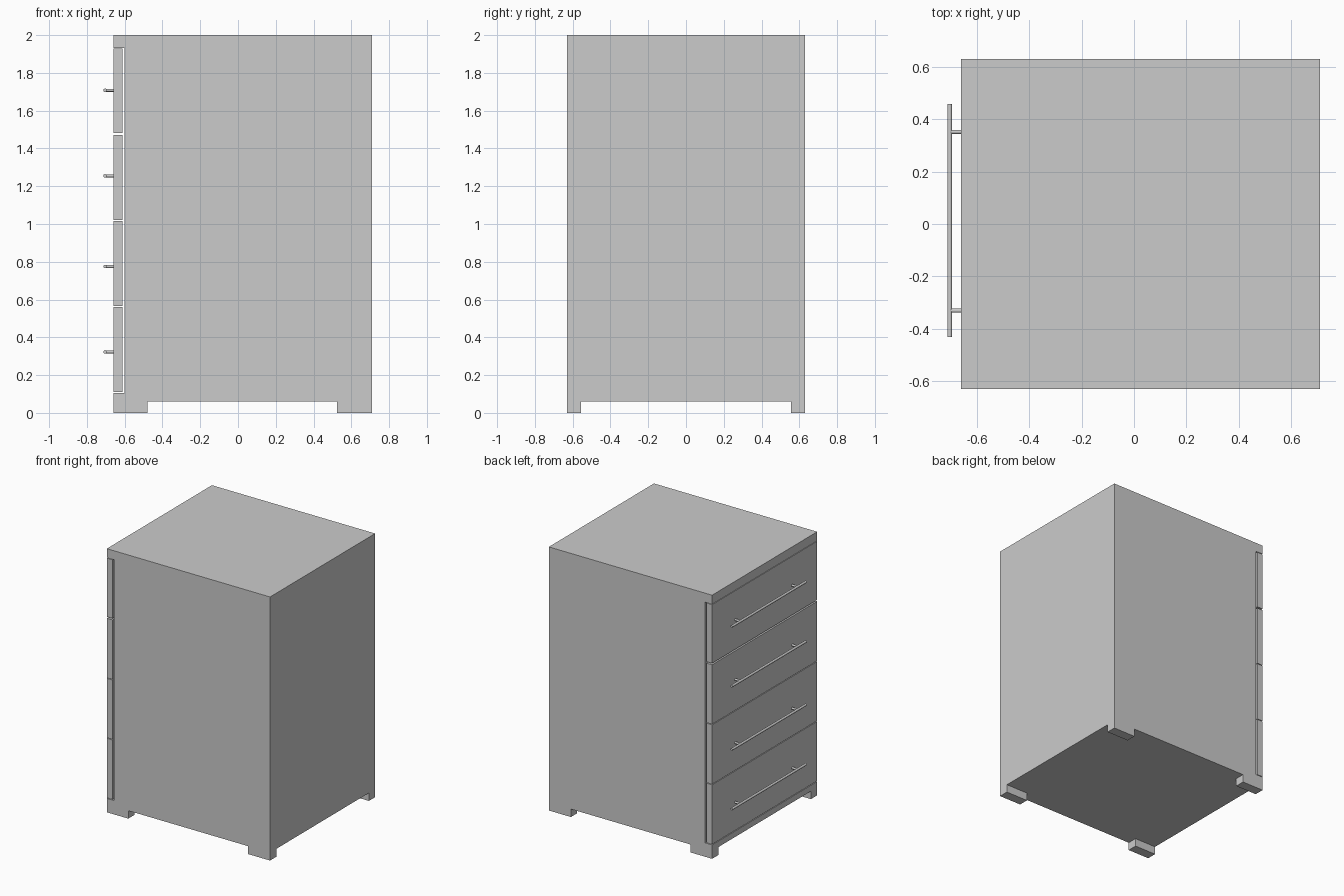
import bpy
from math import pi

if "Cube" in bpy.data.objects:
    bpy.data.objects.remove(bpy.data.objects["Cube"])


def box(name, x0, x1, y0, y1, z0, z1):
    bpy.ops.mesh.primitive_cube_add(
        size=1, location=((x0 + x1) / 2, (y0 + y1) / 2, (z0 + z1) / 2))
    ob = bpy.context.object
    ob.name = name
    ob.scale = (x1 - x0, y1 - y0, z1 - z0)
    bpy.ops.object.transform_apply(location=False, rotation=False, scale=True)
    return ob


def rod(name, radius, length, location, rotation):
    bpy.ops.mesh.primitive_cylinder_add(
        vertices=16, radius=radius, depth=length,
        location=location, rotation=rotation)
    ob = bpy.context.object
    ob.name = name
    bpy.ops.object.shade_smooth_by_angle()
    return ob


FRONT, BACK, SIDE = -0.66, 0.71, 0.63

# Carcass, worktop and base board
box("cabinet_body", -0.60, BACK, -SIDE, SIDE, 0.105, 1.932)
box("cabinet_top", FRONT, BACK, -SIDE, SIDE, 1.932, 2.0)
box("base_board", FRONT, BACK, -SIDE, SIDE, 0.06, 0.105)

# Four block feet
for end, x0, x1 in (("drawer_side", FRONT, -0.48), ("rear", 0.525, BACK)):
    for side, y0 in (("right", -SIDE), ("left", SIDE - 0.075)):
        box(f"{end}_{side}_foot", x0, x1, y0, y0 + 0.075, 0, 0.06)

# Drawer fronts, standing just clear of the body, each with a bar handle
drawers = [(0.11, 0.561, 0.323), (0.566, 1.016, 0.775),
           (1.021, 1.472, 1.255), (1.483, 1.928, 1.708)]
for i, (z0, z1, hz) in enumerate(drawers, 1):
    box(f"drawer_front_{i}", FRONT, -0.612, -SIDE, SIDE, z0, z1)
    rod(f"handle_bar_{i}", 0.009, 0.89, (-0.704, 0.014, hz), (pi / 2, 0, 0))
    for j, y in enumerate((-0.331, 0.352), 1):
        rod(f"handle_post_{i}_{j}", 0.008, 0.05, (-0.68, y, hz), (0, pi / 2, 0))
